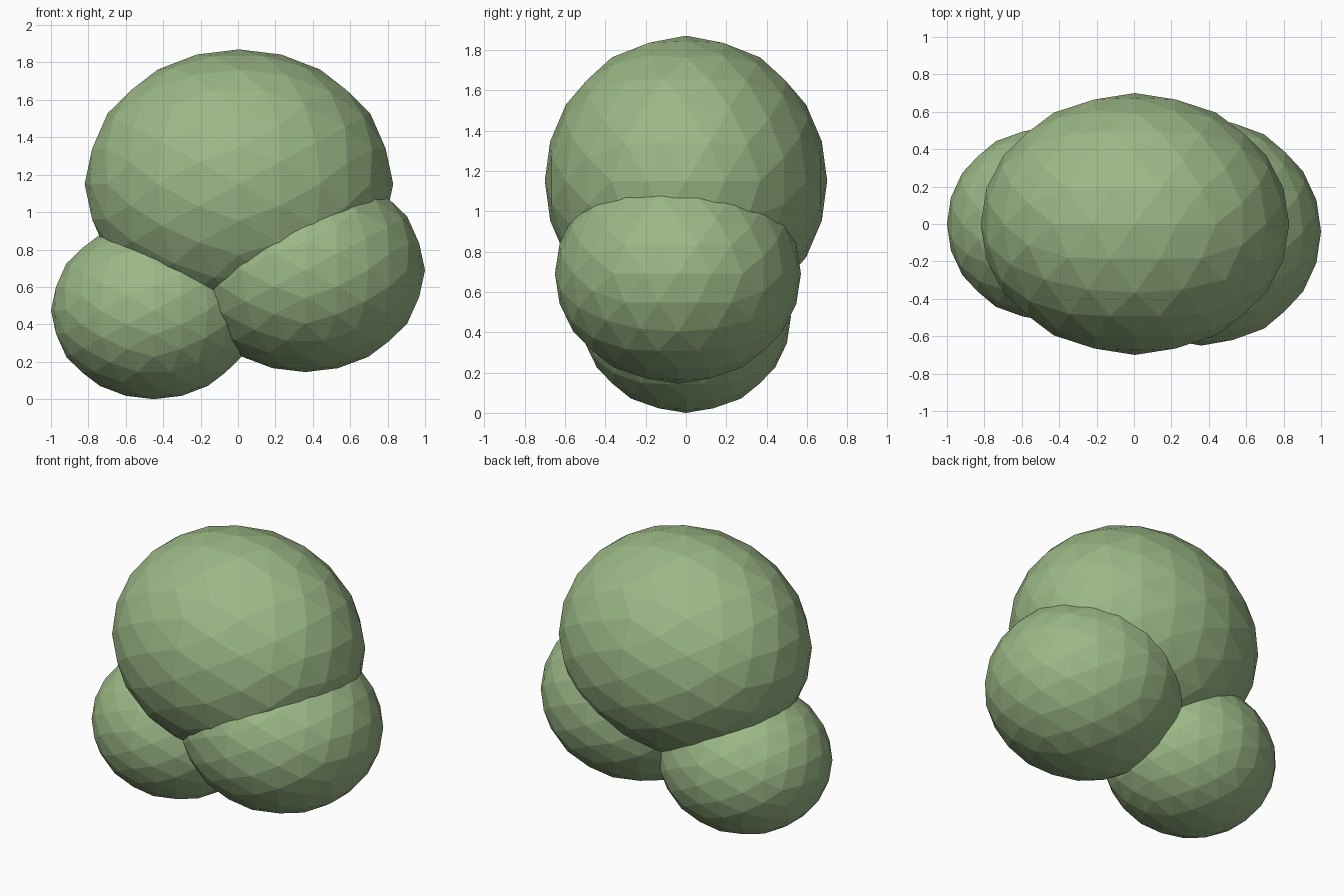
import bpy
import bmesh
import math
from mathutils import Matrix

cube = bpy.data.objects.get("Cube")
if cube:
    bpy.data.objects.remove(cube, do_unlink=True)

# Leaf colour
green = bpy.data.materials.new("leaf_green")
green.use_nodes = True
colour = (0.33, 0.48, 0.24, 1)
green.diffuse_color = colour
bsdf = next(n for n in green.node_tree.nodes if n.type == "BSDF_PRINCIPLED")
bsdf.inputs["Base Color"].default_value = colour
bsdf.inputs["Roughness"].default_value = 0.9

# Turns the icosahedron so that its edges, not its corners, lie on the axes
TILT = Matrix.Rotation(-math.atan(2 / (1 + math.sqrt(5))), 4, "Y")


def leaf_clump(name, centre, radii):
    """Flat-faced ellipsoid: an icosahedron split twice and rounded each time."""
    bm = bmesh.new()
    bmesh.ops.create_icosphere(bm, subdivisions=1, radius=1, matrix=TILT)
    for _ in range(2):
        bmesh.ops.subdivide_edges(bm, edges=bm.edges[:], cuts=1, use_grid_fill=True)
        for v in bm.verts:
            v.co.normalize()
    bmesh.ops.scale(bm, vec=radii, verts=bm.verts)
    bmesh.ops.recalc_face_normals(bm, faces=bm.faces)
    mesh = bpy.data.meshes.new(name)
    bm.to_mesh(mesh)
    bm.free()
    mesh.materials.append(green)
    obj = bpy.data.objects.new(name, mesh)
    obj.location = centre
    bpy.context.collection.objects.link(obj)
    return obj


# Three overlapping clumps of foliage
leaf_clump("top_clump", (0.005, 0, 1.15), (0.825, 0.70, 0.72))
leaf_clump("left_clump", (0.36, -0.04, 0.69), (0.64, 0.61, 0.545))
leaf_clump("right_clump", (-0.45, 0, 0.475), (0.55, 0.52, 0.475))
